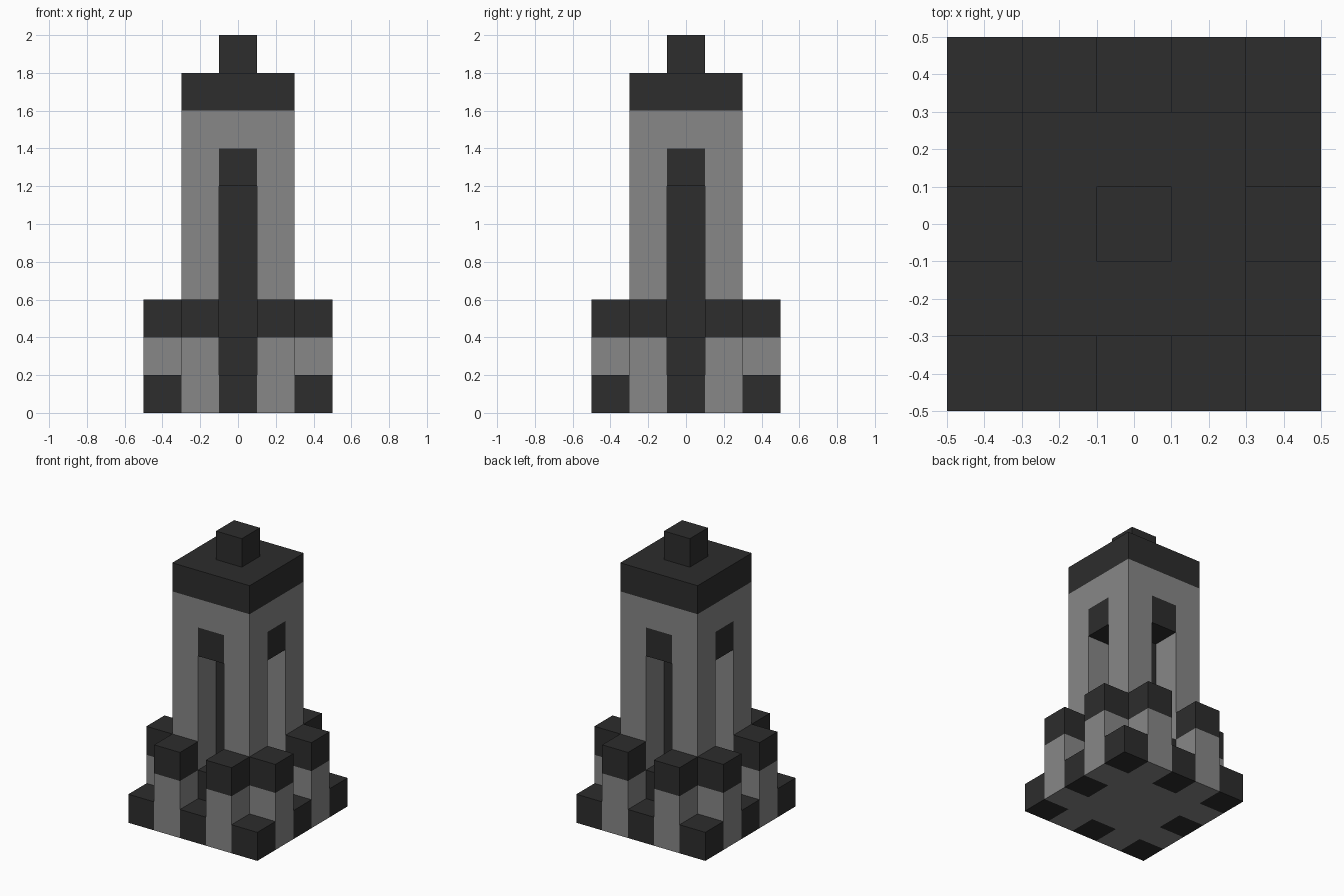
import bpy
import bmesh
from mathutils import Matrix, Vector

cube = bpy.data.objects.get("Cube")
if cube:
    bpy.data.objects.remove(cube, do_unlink=True)

U = 0.2  # block size


def material(name, value):
    mat = bpy.data.materials.new(name)
    mat.use_nodes = True
    colour = (value, value, value, 1)
    mat.diffuse_color = colour
    mat.node_tree.nodes["Principled BSDF"].inputs["Base Color"].default_value = colour
    return mat


grey = material("stone grey", 0.242)
dark = material("dark charcoal", 0.026)


def part(name, mat, spots, low, high, width=1):
    """Square blocks centred on grid spots, between two heights, all in block units."""
    bm = bmesh.new()
    for x, y in spots:
        size = Matrix.Diagonal((width * U, width * U, (high - low) * U, 1))
        centre = Matrix.Translation(Vector((x, y, (low + high) / 2)) * U)
        bmesh.ops.create_cube(bm, size=1, matrix=centre @ size)
    mesh = bpy.data.meshes.new(name)
    bm.to_mesh(mesh)
    bm.free()
    mesh.materials.append(mat)
    obj = bpy.data.objects.new(name, mesh)
    bpy.context.collection.objects.link(obj)


def corners(r):
    return [(x, y) for x in (-r, r) for y in (-r, r)]


def sides(r):
    return [(r, 0), (-r, 0), (0, r), (0, -r)]


middle = [(0, 0)]
# Two buttresses on each side of the tower
flanks = [(x, y) for x in (-2, -1, 1, 2) for y in (-2, -1, 1, 2) if abs(x) != abs(y)]

# Foot of the tower
part("tower_base", grey, middle, 0, 1, 3)
part("corner_plinths", dark, corners(2), 0, 1)
part("doorsteps", dark, sides(2), 0, 1)
part("buttresses", grey, flanks, 0, 2)
part("buttress_caps", dark, flanks, 2, 3)

# Tower shaft with a recessed slot on each side
part("corner_pillars", grey, corners(1), 1, 7)
part("slot_core", dark, middle, 1, 7)
part("slot_sills", dark, sides(1), 1, 2)
part("slot_lintels", dark, sides(1), 6, 7)
part("upper_wall", grey, middle, 7, 8, 3)

# Roof
part("roof_cap", dark, middle, 8, 9, 3)
part("finial", dark, middle, 9, 10)
